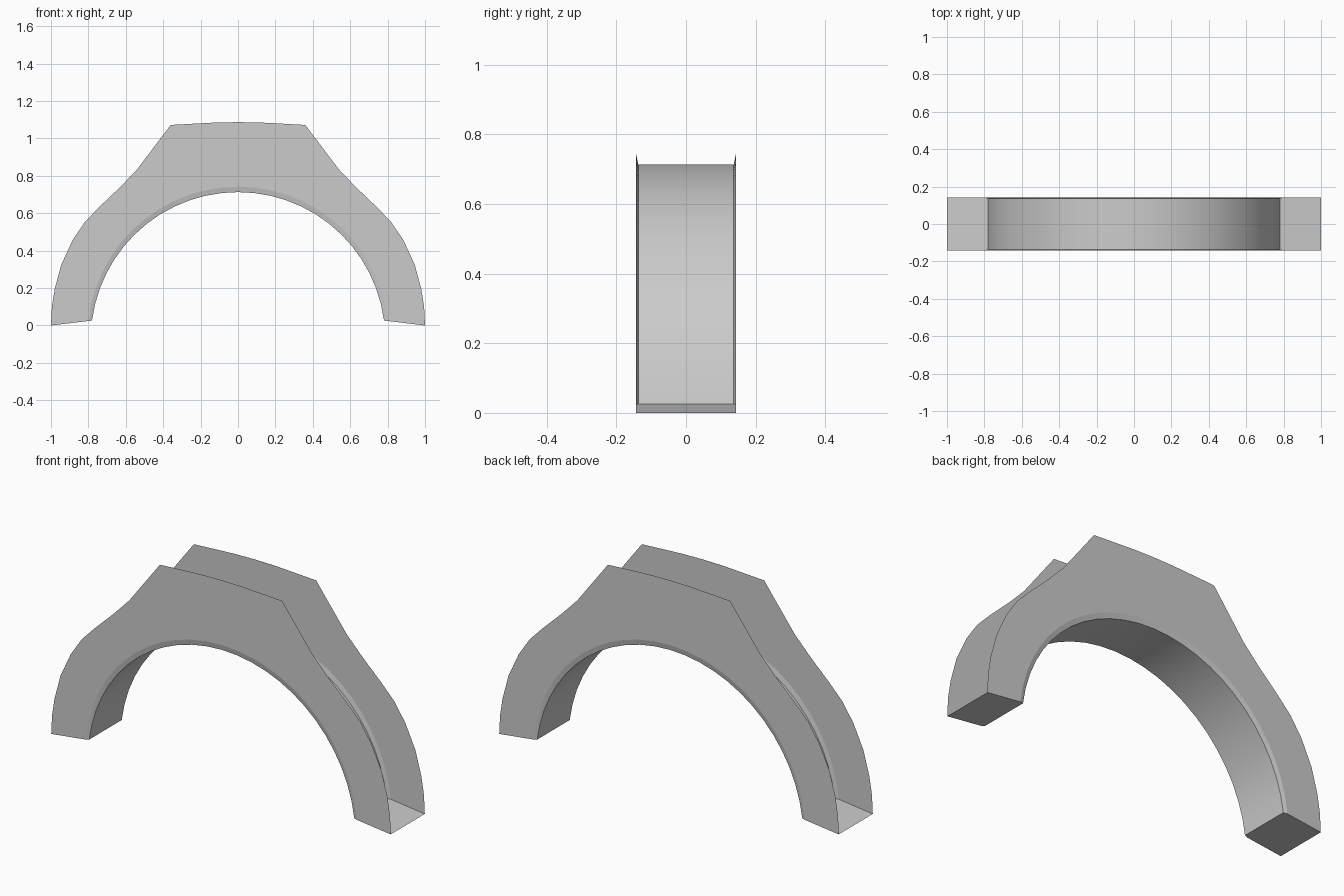
import bpy, bmesh, math

cube = bpy.data.objects.get("Cube")
if cube:
    bpy.data.objects.remove(cube, do_unlink=True)

grey = bpy.data.materials.new("plain grey")
grey.use_nodes = True
colour = (0.6, 0.6, 0.6, 1)
grey.diffuse_color = colour
grey.node_tree.nodes["Principled BSDF"].inputs["Base Color"].default_value = colour

HALF = 0.143      # half width over the side plates
INSET = 0.006     # width of the bevel between plate and arch

# Outer edge of one side plate, from the middle of the top to the foot
half_edge = [(0, 1.087), (0.12, 1.085), (0.27, 1.077), (0.36, 1.072),
             (0.45, 0.953), (0.54, 0.834), (0.63, 0.74), (0.745, 0.63),
             (0.82, 0.552), (0.885, 0.455), (0.945, 0.325), (0.98, 0.195),
             (0.995, 0.1), (1.0, 0)]
outer = [(-x, z) for x, z in reversed(half_edge[1:])] + half_edge


def arch(radius, centre, foot):
    """Points along a circular arch from the right foot to the left foot."""
    end = math.acos((foot - centre) / radius)
    n = len(outer) - 1
    angles = [end * (2 * i / n - 1) for i in range(n + 1)]
    return [(radius * math.sin(a), centre + radius * math.cos(a)) for a in angles]


plate_edge = arch(0.805, -0.063, 0.024)
band_edge = arch(0.787, -0.074, 0.026)


def sheet(name, rows):
    """Open surface joining successive rows of points."""
    bm = bmesh.new()
    grid = [[bm.verts.new(p) for p in row] for row in rows]
    for a, b in zip(grid, grid[1:]):
        for i in range(len(a) - 1):
            bm.faces.new((a[i], a[i + 1], b[i + 1], b[i]))
    mesh = bpy.data.meshes.new(name)
    bm.to_mesh(mesh)
    bm.free()
    mesh.materials.append(grey)
    obj = bpy.data.objects.new(name, mesh)
    bpy.context.collection.objects.link(obj)
    bpy.ops.object.select_all(action='DESELECT')
    obj.select_set(True)
    bpy.context.view_layer.objects.active = obj
    bpy.ops.object.shade_smooth_by_angle(angle=math.radians(30))
    return obj


def at(points, y):
    return [(x, y, z) for x, z in points]


# Side plates, facing outwards
sheet("front_plate", [at(plate_edge, -HALF), at(outer, -HALF)])
sheet("back_plate", [at(outer, HALF), at(plate_edge, HALF)])

# Arched band with bevelled rims
sheet("arch_band", [at(plate_edge, HALF), at(band_edge, HALF - INSET),
                    at(band_edge, INSET - HALF), at(plate_edge, -HALF)])

# Foot caps closing the bottom of each leg
for name, i in (("right_foot", 0), ("left_foot", -1)):
    line = [outer[i], plate_edge[i], band_edge[i]]
    if i == -1:
        line.reverse()
    depths = (HALF, HALF, HALF - INSET)
    if i == -1:
        depths = depths[::-1]
    sheet(name, [[(x, s * d, z) for (x, z), d in zip(line, depths)] for s in (-1, 1)])
